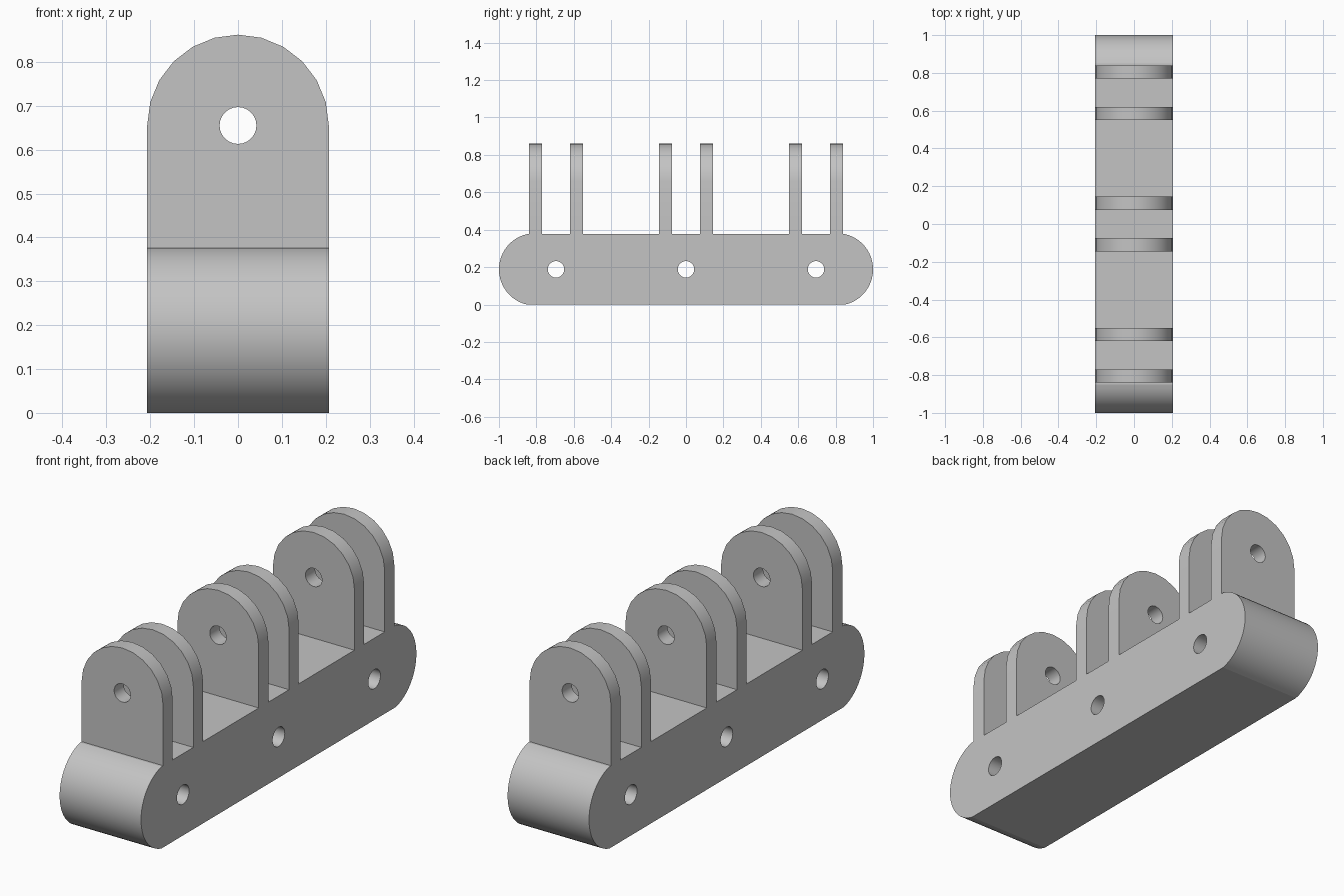
import bpy, bmesh
from math import sin, cos, asin, pi, radians
from mathutils import Matrix, Vector

cube = bpy.data.objects.get("Cube")
if cube:
    bpy.data.objects.remove(cube, do_unlink=True)

grey = bpy.data.materials.new("plain grey")
grey.use_nodes = True
colour = (0.55, 0.55, 0.55, 1)
grey.diffuse_color = colour
grey.node_tree.nodes["Principled BSDF"].inputs["Base Color"].default_value = colour

HALF_WIDTH = 0.207
BASE_TOP = 0.376


def arc(u, v, r, start, end, steps):
    angles = [start + (end - start) * i / steps for i in range(steps + 1)]
    return [(u + r * cos(a), v + r * sin(a)) for a in angles]


def plate(name, loops, across, depth, smooth_angle):
    """Fill a (u, z) outline with holes and extrude it along x or y."""
    bm = bmesh.new()
    for loop in loops:
        verts = [bm.verts.new((u, 0, z)) for u, z in loop]
        for i, v in enumerate(verts):
            bm.edges.new((verts[i - 1], v))
    bmesh.ops.triangle_fill(bm, use_beauty=True, edges=bm.edges[:])
    made = bmesh.ops.extrude_face_region(bm, geom=bm.faces[:])["geom"]
    moved = [g for g in made if isinstance(g, bmesh.types.BMVert)]
    bmesh.ops.translate(bm, verts=moved, vec=Vector((0, depth, 0)))
    bmesh.ops.translate(bm, verts=bm.verts[:], vec=Vector((0, -depth / 2, 0)))
    if across == "x":
        bmesh.ops.rotate(bm, verts=bm.verts[:], matrix=Matrix.Rotation(pi / 2, 3, "Z"))
    bmesh.ops.recalc_face_normals(bm, faces=bm.faces[:])
    mesh = bpy.data.meshes.new(name)
    bm.to_mesh(mesh)
    bm.free()
    mesh.materials.append(grey)
    obj = bpy.data.objects.new(name, mesh)
    bpy.context.collection.objects.link(obj)
    bpy.ops.object.select_all(action="DESELECT")
    obj.select_set(True)
    bpy.context.view_layer.objects.active = obj
    bpy.ops.object.shade_smooth_by_angle(angle=radians(smooth_angle))
    return obj


# Round-ended base bar with three cross holes
mid = BASE_TOP / 2
end_radius = 0.19
sweep = asin(mid / end_radius) - 0.07
right_end = arc(1 - end_radius, mid, end_radius, -sweep, sweep, 24)
scale = mid / (right_end[-1][1] - mid)
right_end = [(u, mid + (z - mid) * scale) for u, z in right_end]
left_end = [(-u, BASE_TOP - z) for u, z in right_end]
base_holes = [arc(u, mid, 0.044, 0, 2 * pi, 48)[:-1] for u in (-0.695, 0, 0.695)]
plate("base_bar", [right_end + left_end] + base_holes, "x", 2 * HALF_WIDTH, 10)

# Three pairs of upright lugs, each with a pin hole
PIVOT = 0.655
outline = arc(0, PIVOT, HALF_WIDTH, 0, pi, 12)
outline += [(-HALF_WIDTH, BASE_TOP), (HALF_WIDTH, BASE_TOP)]
pin_hole = arc(0, PIVOT, 0.042, 0, 2 * pi, 24)[:-1]
for pair, centre in (("front", -0.695), ("middle", 0), ("back", 0.695)):
    for side, offset in (("a", -0.11), ("b", 0.11)):
        lug = plate(f"{pair}_lug_{side}", [outline, pin_hole], "y", 0.07, 20)
        lug.location.y = centre + offset
